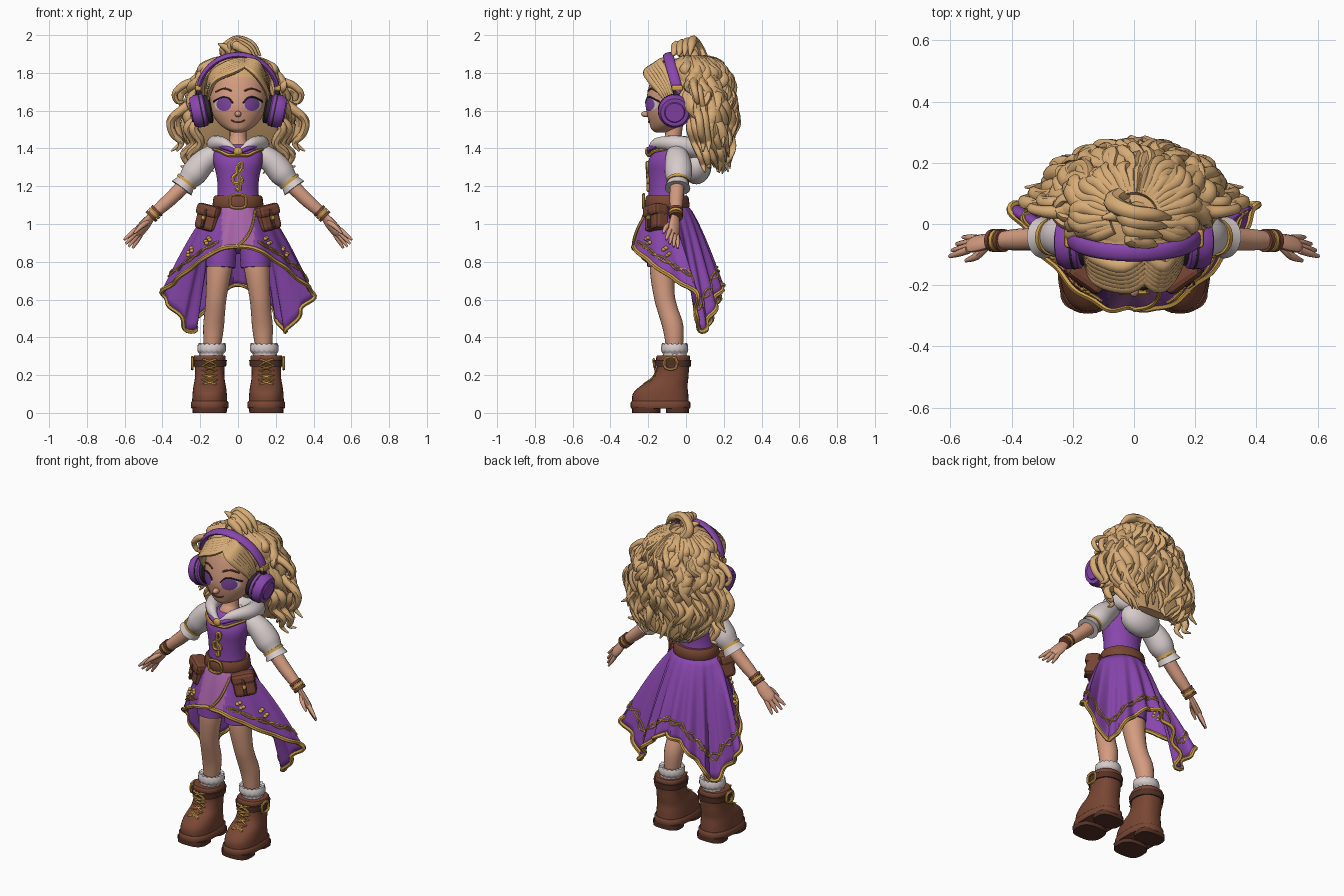
import bpy, bmesh, math, random
from mathutils import Vector, Matrix

random.seed(11)
if "Cube" in bpy.data.objects:
    bpy.data.objects.remove(bpy.data.objects["Cube"])


def material(name, *rgb):
    m = bpy.data.materials.new(name)
    m.use_nodes = True
    m.diffuse_color = (*rgb, 1)
    m.node_tree.nodes["Principled BSDF"].inputs["Base Color"].default_value = (*rgb, 1)
    return m


SKIN = material("skin", .66, .33, .215)
HAIR = material("honey_hair", .68, .41, .18)
PURPLE = material("purple_cloth", .25, .062, .42)
ORCHID = material("orchid_cloth", .40, .13, .40)
GOLD = material("gold", .64, .36, .07)
WHITE = material("white_cloth", .68, .60, .60)
LEATHER = material("brown_leather", .19, .062, .034)
DARK = material("dark_leather", .09, .032, .02)
BLACK = material("charcoal", .025, .02, .025)
VIOLET = material("violet_eye", .20, .06, .33)
SIDES = ((1, "left"), (-1, "right"))


def spline(pts, n, loop=False):
    """Smooth curve through points of any dimension."""
    m, out = len(pts), []
    for i in range(m if loop else m - 1):
        q = [pts[(i + k) % m if loop else min(max(i + k, 0), m - 1)] for k in (-1, 0, 1, 2)]
        for t in (j / n for j in range(n)):
            out.append(tuple(b + .5 * t * (c - a + t * (2*a - 5*b + 4*c - d + t * (3*(b - c) + d - a)))
                             for a, b, c, d in zip(*q)))
    return out if loop else out + [tuple(pts[-1])]


def build(name, patches, mat):
    """One mesh from patches (rows of points, rows closed, ends joined)."""
    bm = bmesh.new()
    for rows, wrap, loop in patches:
        vs = [[bm.verts.new(p) for p in r] for r in rows]
        n = len(vs[0])
        for i in range(len(vs) if loop else len(vs) - 1):
            a, b = vs[i], vs[(i + 1) % len(vs)]
            for j in range(n if wrap else n - 1):
                k = (j + 1) % n
                bm.faces.new((a[j], a[k], b[k], b[j]))
        if wrap and not loop:
            bm.faces.new(vs[0][::-1])
            bm.faces.new(vs[-1])
    bmesh.ops.recalc_face_normals(bm, faces=bm.faces)
    me = bpy.data.meshes.new(name)
    bm.to_mesh(me)
    bm.free()
    me.materials.append(mat)
    me.polygons.foreach_set("use_smooth", [True] * len(me.polygons))
    me.set_sharp_from_angle(angle=math.radians(45))
    ob = bpy.data.objects.new(name, me)
    bpy.context.collection.objects.link(ob)
    return ob


def rod(pts, n=4, sides=8, loop=False, flat=1, up=(.1, 1, .2)):
    """Tube patch along (x, y, z, radius) points."""
    path = spline(pts, n, loop)
    c = [Vector(p[:3]) for p in path]
    rows, nor, m = [], Vector(up), len(c)
    for i, p in enumerate(path):
        tan = (c[(i + 1) % m] - c[i - 1]) if loop else (c[min(i + 1, m - 1)] - c[max(i - 1, 0)])
        tan.normalize()
        nor = (nor - tan * nor.dot(tan)).normalized()
        bi = tan.cross(nor) * flat
        rows.append([c[i] + (nor * math.cos(a) + bi * math.sin(a)) * p[3]
                     for a in (math.tau * k / sides for k in range(sides))])
    return rows, True, loop


def loft(rings, n=4, sides=28, power=1):
    """Patch of stacked (z, x, y, half width, half depth) sections."""
    f = lambda v: math.copysign(abs(v) ** power, v)
    return [[(x + rx * f(math.cos(a)), y + ry * f(math.sin(a)), z)
             for a in (math.tau * k / sides for k in range(sides))]
            for z, x, y, rx, ry in spline(rings, n)], True, False


def ball(x, y, z, rx, ry, rz):
    return loft([(z - rz * math.cos(math.pi * k / 12), x, y, rx * math.sin(math.pi * k / 12) + .0005,
                  ry * math.sin(math.pi * k / 12) + .0005) for k in range(13)], 1, 20)


def box(name, loc, size, mat, turn=0, bevel=.01, lean=0):
    bm = bmesh.new()
    bmesh.ops.create_cube(bm, size=1, matrix=Matrix.Translation(loc) @ Matrix.Rotation(lean, 4, "Y")
                          @ Matrix.Rotation(turn, 4, "Z") @ Matrix.Diagonal((*size, 1)))
    bmesh.ops.bevel(bm, geom=bm.edges[:], offset=bevel, segments=2, affect="EDGES", profile=.5)
    me = bpy.data.meshes.new(name)
    bm.to_mesh(me)
    bm.free()
    me.materials.append(mat)
    bpy.context.collection.objects.link(bpy.data.objects.new(name, me))


def flip(pts, s):
    return [(p[0] * s, *p[1:]) for p in pts]


def section(rings, z):
    return min(rings, key=lambda r: abs(r[0] - z))


# Head and face
HEAD = [(1.485, 0, -.13, .025, .03), (1.50, 0, -.12, .06, .062), (1.53, 0, -.10, .1, .093),
        (1.58, 0, -.08, .135, .126), (1.63, 0, -.07, .147, .142), (1.70, 0, -.06, .15, .143),
        (1.78, 0, -.05, .14, .13), (1.84, 0, -.04, .1, .1), (1.87, 0, -.04, .03, .03)]
build("head", [loft(HEAD, 5, 40)], SKIN)
dense_head = spline(HEAD, 40)


def face(x, z, off):
    _, _, y, rx, ry = section(dense_head, z)
    return x, y - ry * math.sqrt(max(0, 1 - (x / rx) ** 2)) - off, z


def face_disc(x, z, rx, rz, off):
    return [[face(x + rx * r * math.cos(a), z + rz * r * math.sin(a), off)
             for a in (math.tau * k / 24 for k in range(24))] for r in (1, .75, .5, .25, .02)], True, False


def face_line(pts, r, off=.002):
    return rod([(*face(x, z, off), r) for x, z in pts], 4, 6)


build("nose", [ball(0, -.213, 1.582, .017, .024, .016)], SKIN)
build("mouth", [face_line([(-.036, 1.55), (-.015, 1.54), (.015, 1.54), (.036, 1.55)], .004)], LEATHER)
for s, side in SIDES:
    build(side + "_eye_white", [face_disc(s * .077, 1.632, .047, .034, .003)], WHITE)
    build(side + "_iris", [face_disc(s * .074, 1.633, .04, .035, .006)], VIOLET)
    build(side + "_lash", [face_line(flip([(.028, 1.64), (.05, 1.666), (.08, 1.672), (.11, 1.66), (.13, 1.648)], s),
                                     .005, .004)], BLACK)
    build(side + "_brow", [face_line(flip([(.035, 1.705), (.075, 1.718), (.118, 1.70)], s), .005)], LEATHER)
build("neck", [rod([(0, -.08, 1.35, .08), (0, -.08, 1.41, .06), (0, -.07, 1.45, .045), (0, -.06, 1.53, .045)], 4, 20)], SKIN)

# Hair mass with broad wavy locks laid over it
MASS = [(1.30, 0, .175, .13, .03), (1.37, 0, .165, .215, .055), (1.50, 0, .13, .255, .10), (1.62, 0, .095, .24, .13),
        (1.74, 0, .055, .205, .145), (1.82, 0, .037, .165, .137), (1.865, 0, .025, .11, .105), (1.885, 0, .02, .03, .03)]
build("hair_mass", [loft(MASS, 4, 32)], HAIR)
build("hair_cap", [ball(0, -.025, 1.76, .168, .160, .118)], HAIR)
dense_mass = spline(MASS, 30)


def lock(angle, end, lift, size):
    ph, wave, pts = random.uniform(0, 6), random.uniform(.08, .15), []
    for k in range(15):
        t = k / 14
        z = 1.878 - (1.878 - end) * t ** 1.2
        _, _, y, rx, ry = section(dense_mass, z)
        grow = min(1, t * 2.5)
        b = angle + wave * math.sin(k * 1.2 + ph) * grow
        out = lift + .02 * grow * math.sin(k * 1.1 + ph * 2)
        pts.append(((rx + out) * math.cos(b), y + (ry + out) * math.sin(b), z,
                    size * (.5 + .6 * math.sin(math.pi * min(1, t + .08))) if k < 14 else .004))
    return rod(pts, 3, 8, flat=.75)


build("wavy_locks", [lock(math.radians(-28 + 236 * k / 35), random.uniform(1.265, 1.40), .01, .031) for k in range(36)]
      + [lock(math.radians(-12 + 204 * k / 23), random.uniform(1.40, 1.68), .022, .026) for k in range(24)], HAIR)

# Swept fringe, loose side curls and the top tuft
fringe, curls = [], []
for s, side in SIDES:
    for i in range(6):
        d = i * .016
        fringe.append(rod([(.035 - s * .02, -.16 + d, 1.845 + d * .4, .014),
                           (.03 + s * (.045 + d * .2), -.205 + d * .8, 1.81 + d * .6, .022),
                           (s * (.115 + d * .15), -.185 + d * .9, 1.765 + d * .5, .022),
                           (s * (.15 + d * .1), -.135 + d * .7, 1.70 + d * .3, .016),
                           (s * (.16 + d * .1), -.10 + d * .5, 1.64, .005)], 5, 8, flat=.7))
    for i in range(2):
        e = i * .03
        curls += [rod(flip(c, s), 5, 8) for c in (
            [(.18, .05 + e, 1.80 - e, .024), (.235, .04 + e, 1.755 - e, .024), (.29, .04 + e, 1.735 - e, .02),
             (.335 - e, .05 + e, 1.69 - e, .016), (.32 - e, .06 + e, 1.645 - e, .012), (.285, .06, 1.65 - e, .004)],
            [(.22, .07 + e, 1.66, .026), (.29, .06 + e, 1.61, .024), (.355 - e, .07 + e, 1.55, .022),
             (.345 - e, .08 + e, 1.48, .02), (.30, .09 + e, 1.43, .016), (.325 + e, .09 + e, 1.385, .004)],
            [(.17 + e, .04, 1.57, .022), (.235 + e, .025 + e, 1.51, .026), (.20 + e, .05 + e, 1.43, .026),
             (.255 + e, .075 + e, 1.37, .022), (.235 + e, .09 + e, 1.31, .014), (.275 + e, .10 + e, 1.275 + e, .004)])]
build("fringe", fringe, HAIR)
build("loose_curls", curls, HAIR)
build("top_tuft", [rod([(-.03, .10 - d, 1.85, .03), (-.07 + d, .07 - d, 1.92, .03), (-.01, .04 - d, 1.972 - d * .3, .026),
                        (.07 - d * .3, .03 - d, 1.95 - d * .4, .022), (.12 - d * .5, .02 - d, 1.89, .005)], 6, 8)
                   for d in (0, .03, .06, .09)]
      + [rod([(.02, .05, 1.86, .03), (-.05, .03, 1.925, .024), (-.105, .02, 1.955, .005)], 5, 8)], HAIR)

# Headphones
build("headband", [rod([(.21 * math.cos(a), -.04 - .055 * math.sin(a), 1.69 + .205 * math.sin(a), .028)
                        for a in (math.pi * k / 12 for k in range(13))], 3, 12, flat=.5, up=(0, 1, 0))], PURPLE)
for s, side in SIDES:
    disc = lambda *prof: [rod(flip([(x, -.06, 1.60 - (x - .2) * .2, r) for x, r in prof], s), 1, 28)]
    build(side + "_ear_pad", disc((.14, .06), (.148, .076), (.168, .076), (.175, .06)), BLACK)
    build(side + "_ear_cup", disc((.165, .07), (.175, .086), (.22, .088), (.245, .074), (.246, .062), (.241, .058),
                                  (.252, .05)), PURPLE)
    build(side + "_cup_groove", disc((.190, .0885), (.194, .0895), (.198, .0885)), BLACK)
    box(side + "_cup_arm", (s * .208, -.05, 1.685), (.03, .04, .05), BLACK)
    box(side + "_band_joint", (s * .21, -.047, 1.72), (.036, .062, .032), GOLD)

# Bodice, neckline and hood
build("bodice", [loft([(1.08, 0, -.1, .122, .105), (1.17, 0, -.105, .108, .093), (1.25, 0, -.105, .113, .094),
                       (1.33, 0, -.1, .13, .1), (1.39, 0, -.085, .125, .085), (1.42, 0, -.08, .08, .06)], 4, 36)], PURPLE)
half = [(.07, -.155, 1.425, .03), (.12, -.055, 1.425, .045), (.09, .045, 1.40, .055)]
collar = [(0, -.185, 1.385, .014)] + half + [(0, .075, 1.38, .055)] + flip(half[::-1], -1)
build("hood_collar", [rod(collar, 6, 12, True)], WHITE)
build("hood_back", [ball(0, .055, 1.31, .125, .08, .10)], WHITE)
build("collar_tabs", [rod(flip([(.02, -.2, 1.385, .01), (.055, -.186, 1.402, .014), (.095, -.155, 1.412, .01)], s), 4, 8)
                      for s in (1, -1)], PURPLE)
build("neckline_trim", [rod(flip([(0, -.2, 1.365, .011), (.05, -.193, 1.365, .01), (.095, -.168, 1.385, .009),
                                  (.13, -.11, 1.395, .007)], s), 4, 6) for s in (1, -1)], GOLD)
build("brooch", [ball(0, -.203, 1.385, .024, .014, .022)], GOLD)
build("chest_scroll", [rod([(-.012, -.197, 1.19, .009), (.008, -.2, 1.18, .01), (.006, -.2, 1.23, .009),
                            (-.004, -.205, 1.30, .009), (.018, -.205, 1.325, .01), (.016, -.203, 1.285, .009),
                            (-.026, -.201, 1.25, .01), (-.018, -.2, 1.215, .009), (.022, -.2, 1.225, .01),
                            (.008, -.201, 1.255, .007)], 5, 6)], GOLD)

# Arms, sleeves, bracelets and hands
for s, side in SIDES:
    build(side + "_sleeve", [rod(flip([(.09, -.06, 1.38, .04), (.135, -.05, 1.365, .058), (.19, -.042, 1.32, .07),
                                       (.235, -.04, 1.265, .072), (.268, -.042, 1.228, .056), (.277, -.043, 1.218, .056),
                                       (.298, -.045, 1.19, .068)], s), 4, 20, flat=.95)], WHITE)
    build(side + "_sleeve_band", [rod(flip([(.266, -.043, 1.232, .06), (.276, -.043, 1.219, .06)], s), 1, 20)], GOLD)
    build(side + "_arm", [rod(flip([(.26, -.045, 1.23, .04), (.35, -.05, 1.14, .037), (.40, -.052, 1.095, .034),
                                    (.46, -.056, 1.04, .026)], s), 4, 16)], SKIN)
    for i, mat in enumerate((LEATHER, GOLD, LEATHER)):
        x, z = .425 + i * .014, 1.075 - i * .014
        build(side + "_bracelet", [rod(flip([(x, -.054, z, .038), (x + .011, -.054, z - .011, .037)], s), 1, 16)], mat)
    w = Vector((.5, -.7, .5))
    parts = [rod(flip([(.455, -.056, 1.045, .025), (.49, -.06, 1.0, .036), (.525, -.065, .96, .036),
                       (.54, -.066, .945, .024)], s), 4, 12, flat=.5, up=(w.x * s, w.y, w.z)),
             rod(flip([(.48, -.07, 1.01, .014), (.515, -.105, .985, .013), (.55, -.12, .95, .006)], s), 4, 8)]
    for k in (-1.5, -.5, .5, 1.5):
        a = Vector((.528, -.066, .957)) + w * k * .018
        b = a + Vector((.062, -.01, -.074)) * (1 - abs(k) * .1) + w * k * .012
        parts.append(rod(flip([(*a, .013), (*a.lerp(b, .5), .0115), (*b, .006)], s), 4, 8))
    build(side + "_hand", parts, SKIN)

# Skirt: short in front, long pointed sides
HEM = [(0, -.272, .88), (.1, -.268, .865), (.22, -.18, .79), (.33, -.05, .7), (.4, .06, .63), (.33, .05, .54),
       (.25, .085, .43), (.2, .135, .52), (.1, .17, .63), (0, .18, .68)]
hem = spline(HEM + flip(HEM[-2:0:-1], -1), 8, True)
N = len(hem)


def skirt(j, t, lift=0):
    u, h, e = math.tau * j / N, hem[j % N], t ** .75
    pleat = .02 * t * math.sin(18 * u) * (.2 + .8 * (1 - math.cos(u)) / 2) + lift
    return (.125 * math.sin(u) * (1 - e) + h[0] * e + pleat * math.sin(u),
            (-.1 - .107 * math.cos(u)) * (1 - e) + h[1] * e - pleat * math.cos(u), 1.1 * (1 - t) + h[2] * t)


ob = build("skirt", [([[skirt(j, k / 14) for k in range(15)] for j in range(N)], False, True)], PURPLE)
ob.data.materials.append(ORCHID)
for f in ob.data.polygons:
    if abs(f.center.x) < .085 and f.center.y < -.15:
        f.material_index = 1
ob.modifiers.new("thickness", "SOLIDIFY").thickness = .006
build("hem_trim", [rod([(*skirt(j, 1), .0125) for j in range(N)], 1, 6, True)], GOLD)
scrolls = [rod([(*skirt(j, .80 + d * .03 * math.sin(j * .7), .003), .005) for j in range(9, N - 8)], 2, 6) for d in (1, -1)]
scrolls.append(rod([(.09, -.205, 1.07, .007), (.075, -.25, .99, .007), (.045, -.272, .93, .008), (0, -.28, .885, .008)], 5, 6))
blossoms = [ball(*skirt(j + dj, .64 + dt, .002), .012, .012, .01) for j in (14, 22, N - 22, N - 14)
            for dj, dt in ((-1, 0), (0, .06), (0, -.04), (1, .02))]
build("skirt_scrolls", scrolls + blossoms, GOLD)

# Belt and pouches
build("belt", [loft([(1.085, 0, -.1, .13, .114), (1.095, 0, -.1, .136, .12), (1.14, 0, -.1, .13, .114),
                     (1.15, 0, -.1, .122, .106)], 1, 36)], LEATHER)
build("belt_buckle", [rod([(x, -.224, z, .008) for x, z in ((-.036, 1.09), (.036, 1.09), (.036, 1.15), (-.036, 1.15))],
                          3, 6, True)], GOLD)
for s, side in SIDES:
    turn, lean = s * math.radians(34), s * math.radians(-14)
    out = Vector((math.sin(turn), -math.cos(turn), 0))
    c = Vector((s * .152, -.155, 1.03))
    box(side + "_pouch", c, (.125, .085, .135), LEATHER, turn, .02, lean)
    box(side + "_pouch_flap", c + out * .008 + Vector((-s * .008, 0, .038)), (.135, .09, .066), LEATHER, turn, .02, lean)
    box(side + "_pouch_strap", c + out * .049, (.018, .016, .10), DARK, turn, .004, lean)
    box(side + "_pouch_clasp", c + out * .056 + Vector((0, 0, .004)), (.022, .012, .022), GOLD, turn, .004, lean)

# Shorts, legs, socks and boots
build("hips", [ball(0, -.1, .97, .13, .1, .13)], PURPLE)
for s, side in SIDES:
    build(side + "_shorts", [rod(flip([(.075, -.11, 1.0, .078), (.088, -.12, .88, .082), (.093, -.127, .77, .079)], s), 4, 20)],
          PURPLE)
    build(side + "_leg", [rod(flip([(.09, -.11, .9, .075), (.1, -.125, .76, .067), (.115, -.115, .62, .056),
                                    (.122, -.095, .54, .054), (.13, -.068, .45, .055), (.137, -.06, .33, .043)], s), 4, 20)], SKIN)
    x = s * .15
    rows, wrap, loop = loft([(.28, x, -.06, .07, .07), (.315, x * .94, -.06, .062, .062), (.335, x * .93, -.06, .076, .072),
                             (.37, x * .92, -.06, .07, .066), (.36, x * .92, -.06, .045, .045)], 3, 32)
    build(side + "_sock", [([[(p[0], p[1], p[2] - .008 * (k % 2)) for k, p in enumerate(r)] for r in rows], wrap, loop)], WHITE)
    build(side + "_boot", [loft([(.05, x, -.135, .093, .15), (.1, x, -.135, .091, .147), (.14, x, -.118, .086, .126),
                                 (.18, x, -.085, .079, .097), (.23, x, -.07, .078, .086), (.29, x, -.068, .085, .09),
                                 (.305, x, -.068, .08, .084)], 4, 32, .85)], LEATHER)
    build(side + "_sole", [loft([(z, x, -.135, .1 - d, .158 - d) for z, d in ((.022, .004), (.03, 0), (.055, 0), (.062, .006))],
                                1, 32, .8)], LEATHER)
    build(side + "_tread", [loft([(0, x, y, r - .002, d), (.03, x, y, r, d)], 1, 24, .7)
                            for y, r, d in ((-.21, .092, .075), (-.045, .088, .062))], DARK)
    build(side + "_boot_strap", [loft([(.245, x, -.069, .087, .094), (.28, x, -.069, .091, .097)], 1, 32, .85)], DARK)
    build(side + "_boot_buckle", [rod([(x + s * .092, y, z, .008) for y, z in ((-.108, .238), (-.055, .238), (-.055, .288),
                                                                               (-.108, .288))], 3, 6, True)], GOLD)
    build(side + "_laces", [rod([(x + d * .034, -.224, .15, .007), (x - d * .036, -.187, .175, .007), (x + d * .036, -.165, .2, .007),
                                 (x - d * .036, -.16, .225, .007), (x + d * .038, -.168, .25, .007),
                                 (x - d * .038, -.17, .285, .007)], 2, 6) for d in (1, -1)], GOLD)
